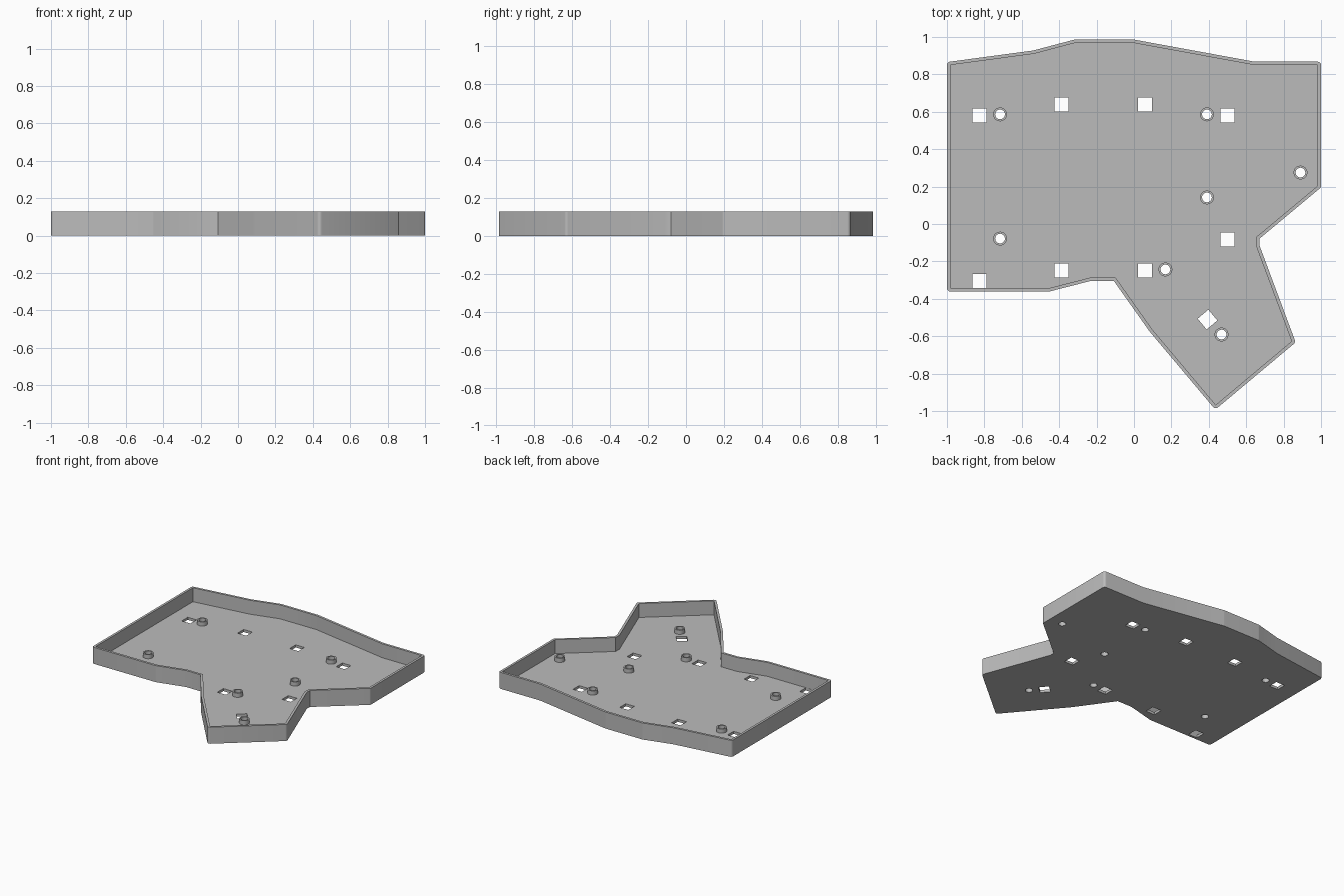
import bpy, bmesh, math
from mathutils import Vector, Matrix

if "Cube" in bpy.data.objects:
    bpy.data.objects.remove(bpy.data.objects["Cube"], do_unlink=True)

HEIGHT, FLOOR, WALL = 0.128, 0.02, 0.018
BOSS_TOP, BOSS_R, BORE_R = 0.052, 0.037, 0.026
SLOT = 0.075

grey = bpy.data.materials.new("plain grey")
grey.use_nodes = True
grey.diffuse_color = (0.5, 0.5, 0.5, 1)
grey.node_tree.nodes["Principled BSDF"].inputs["Base Color"].default_value = (0.5, 0.5, 0.5, 1)

# Inner outline of the tray, clockwise from the back right corner
INNER = [Vector(p) for p in (
    (-.982, .85), (-.535, .91), (-.316, .968), (-.002, .968), (.642, .85),
    (.982, .85), (.982, .204), (.653, -.07), (.653, -.118), (.843, -.627),
    (.437, -.967), (.098, -.564), (-.098, -.287), (-.236, -.287),
    (-.455, -.343), (-.982, -.343))]

SLOTS = [(-.826, .58, 0), (-.388, .639, 0), (.059, .639, 0), (.5, .58, 0),
         (.5, -.083, 0), (.059, -.248, 0), (-.388, -.248, 0), (-.826, -.304, 0),
         (.393, -.511, 40)]
BOSSES = [(-.716, .586), (.39, .586), (.89, .275), (.39, .142),
          (-.716, -.078), (.168, -.243), (.468, -.591)]


def offset_outline(points, dist, steps=4):
    """Grow a clockwise outline: rounded convex corners, mitred concave ones."""
    result = []
    for i, p in enumerate(points):
        d0 = (p - points[i - 1]).normalized()
        d1 = (points[(i + 1) % len(points)] - p).normalized()
        n0, n1 = Vector((-d0.y, d0.x)), Vector((-d1.y, d1.x))
        if d0.x * d1.y - d0.y * d1.x < 0:
            a0 = math.atan2(n0.y, n0.x)
            turn = n0.angle(n1)
            for s in range(steps + 1):
                a = a0 - turn * s / steps
                result.append(p + dist * Vector((math.cos(a), math.sin(a))))
        else:
            result.append(p + (n0 + n1) * dist / (1 + n0.dot(n1)))
    return result


def add_prism(bm, points, z0, z1):
    base = bm.faces.new([bm.verts.new((p[0], p[1], z0)) for p in points])
    ext = bmesh.ops.extrude_face_region(bm, geom=[base], use_keep_orig=True)
    top = [g for g in ext["geom"] if isinstance(g, bmesh.types.BMVert)]
    bmesh.ops.translate(bm, verts=top, vec=(0, 0, z1 - z0))


def circle(cx, cy, r, n=32):
    return [(cx + r * math.cos(math.tau * i / n), cy + r * math.sin(math.tau * i / n))
            for i in range(n)]


def square(cx, cy, size, degrees):
    rot = Matrix.Rotation(math.radians(degrees), 2)
    return [Vector((cx, cy)) + rot @ Vector((sx * size / 2, sy * size / 2))
            for sx, sy in ((-1, -1), (1, -1), (1, 1), (-1, 1))]


def finish(name, bm):
    bmesh.ops.recalc_face_normals(bm, faces=bm.faces)
    mesh = bpy.data.meshes.new(name)
    bm.to_mesh(mesh)
    bm.free()
    mesh.materials.append(grey)
    obj = bpy.data.objects.new(name, mesh)
    bpy.context.scene.collection.objects.link(obj)
    return obj


def activate(obj):
    bpy.ops.object.select_all(action='DESELECT')
    obj.select_set(True)
    bpy.context.view_layer.objects.active = obj


def cut(target, cutter):
    cutter.hide_render = True
    mod = target.modifiers.new("cut", 'BOOLEAN')
    mod.operation, mod.solver, mod.object = 'DIFFERENCE', 'EXACT', cutter
    activate(target)
    bpy.ops.object.modifier_apply(modifier=mod.name)
    bpy.data.objects.remove(cutter, do_unlink=True)


# Tray block
bm = bmesh.new()
add_prism(bm, offset_outline(INNER, WALL), 0, HEIGHT)
tray = finish("tray", bm)

# Hollow interior
bm = bmesh.new()
add_prism(bm, INNER, FLOOR, HEIGHT + 0.1)
cut(tray, finish("interior_cutter", bm))

# Square slots and round bores through the floor
bm = bmesh.new()
for x, y, angle in SLOTS:
    add_prism(bm, square(x, y, SLOT, angle), -0.05, 0.06)
for x, y in BOSSES:
    add_prism(bm, circle(x, y, BORE_R), -0.05, 0.06)
cut(tray, finish("hole_cutter", bm))
activate(tray)
bpy.ops.object.shade_smooth_by_angle(angle=math.radians(30))

# Hollow screw bosses standing on the floor
for i, (x, y) in enumerate(BOSSES):
    bm = bmesh.new()
    rings = [[bm.verts.new((px, py, z)) for px, py in circle(x, y, r)]
             for r, z in ((BOSS_R, FLOOR), (BOSS_R, BOSS_TOP),
                          (BORE_R, BOSS_TOP), (BORE_R, FLOOR))]
    for a, b in zip(rings, rings[1:]):
        for k in range(len(a)):
            j = (k + 1) % len(a)
            bm.faces.new((a[k], a[j], b[j], b[k]))
    boss = finish(f"screw_boss_{i + 1}", bm)
    activate(boss)
    bpy.ops.object.shade_smooth_by_angle(angle=math.radians(30))
